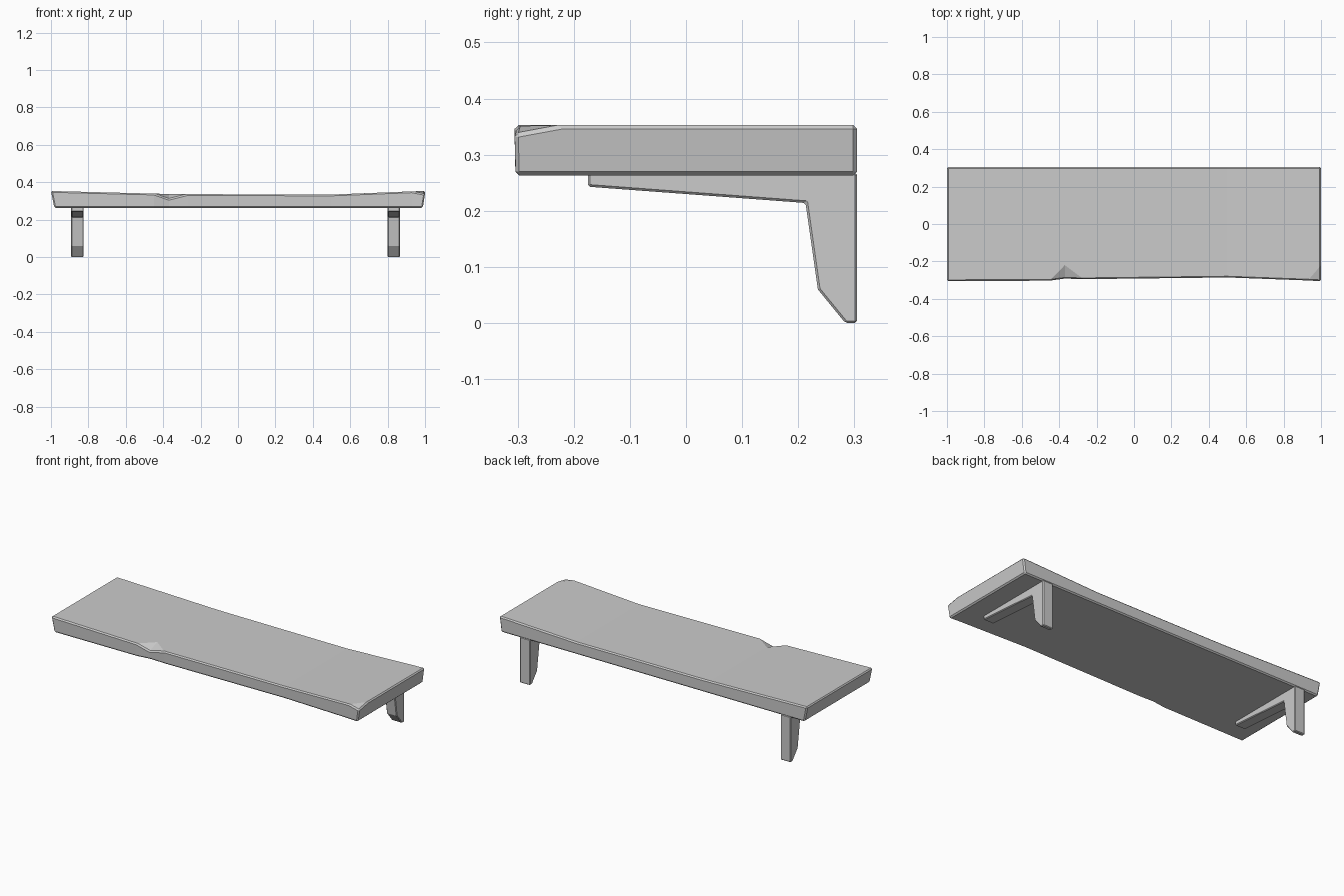
import bpy, bmesh

if "Cube" in bpy.data.objects:
    bpy.data.objects.remove(bpy.data.objects["Cube"])


def finish(name, bm, bevel):
    bmesh.ops.recalc_face_normals(bm, faces=bm.faces)
    mesh = bpy.data.meshes.new(name)
    bm.to_mesh(mesh)
    bm.free()
    obj = bpy.data.objects.new(name, mesh)
    bpy.context.collection.objects.link(obj)
    mod = obj.modifiers.new("worn_edges", 'BEVEL')
    mod.width = bevel
    mod.segments = 1
    mod.limit_method = 'ANGLE'
    mod.angle_limit = 0.8
    return obj


# Worn board: x, bottom x, front y, top z, chip depth at the front edge
sections = [
    (-1.00, -0.982, -0.306, 0.353, 0),
    (-0.45, -0.45, -0.303, 0.339, 0),
    (-0.37, -0.37, -0.292, 0.337, 0.026),
    (-0.27, -0.27, -0.295, 0.336, 0),
    (0.50, 0.50, -0.286, 0.334, 0),
    (0.93, 0.93, -0.302, 0.351, 0),
    (1.00, 0.988, -0.306, 0.353, 0.016),
]
bm = bmesh.new()
rings = []
for x, xb, yf, zt, chip in sections:
    pts = [(xb, 0.305, 0.263), (xb, yf + 0.002, 0.263), (x, yf, zt - chip),
           (x, -0.22, zt), (x, 0.305, zt)]
    rings.append([bm.verts.new(p) for p in pts])
for i in range(len(rings) - 1):
    a, b = rings[i], rings[i + 1]
    for j in (0, 1, 3, 4):
        k = (j + 1) % 5
        bm.faces.new((a[j], a[k], b[k], b[j]))
    # Front strip of the top is split so each chip stays a crisp facet
    if sections[i + 1][4]:
        tris = ((a[2], b[2], b[3]), (a[2], b[3], a[3]))
    else:
        tris = ((a[2], b[2], a[3]), (b[2], b[3], a[3]))
    for t in tris:
        bm.faces.new(t)
bm.faces.new(rings[0])
bm.faces.new(rings[-1])
finish("shelf_board", bm, 0.007)

# Tapered L-shaped brackets
profile = [(-0.175, 0.268), (-0.175, 0.243), (0.213, 0.214), (0.235, 0.06),
           (0.284, 0.0), (0.305, 0.0), (0.305, 0.268)]
for name, x0 in (("left_bracket", -0.892), ("right_bracket", 0.80)):
    bm = bmesh.new()
    face = bm.faces.new([bm.verts.new((x0, y, z)) for y, z in profile])
    ext = bmesh.ops.extrude_face_region(bm, geom=[face])
    verts = [v for v in ext["geom"] if isinstance(v, bmesh.types.BMVert)]
    bmesh.ops.translate(bm, verts=verts, vec=(0.066, 0, 0))
    finish(name, bm, 0.004)
